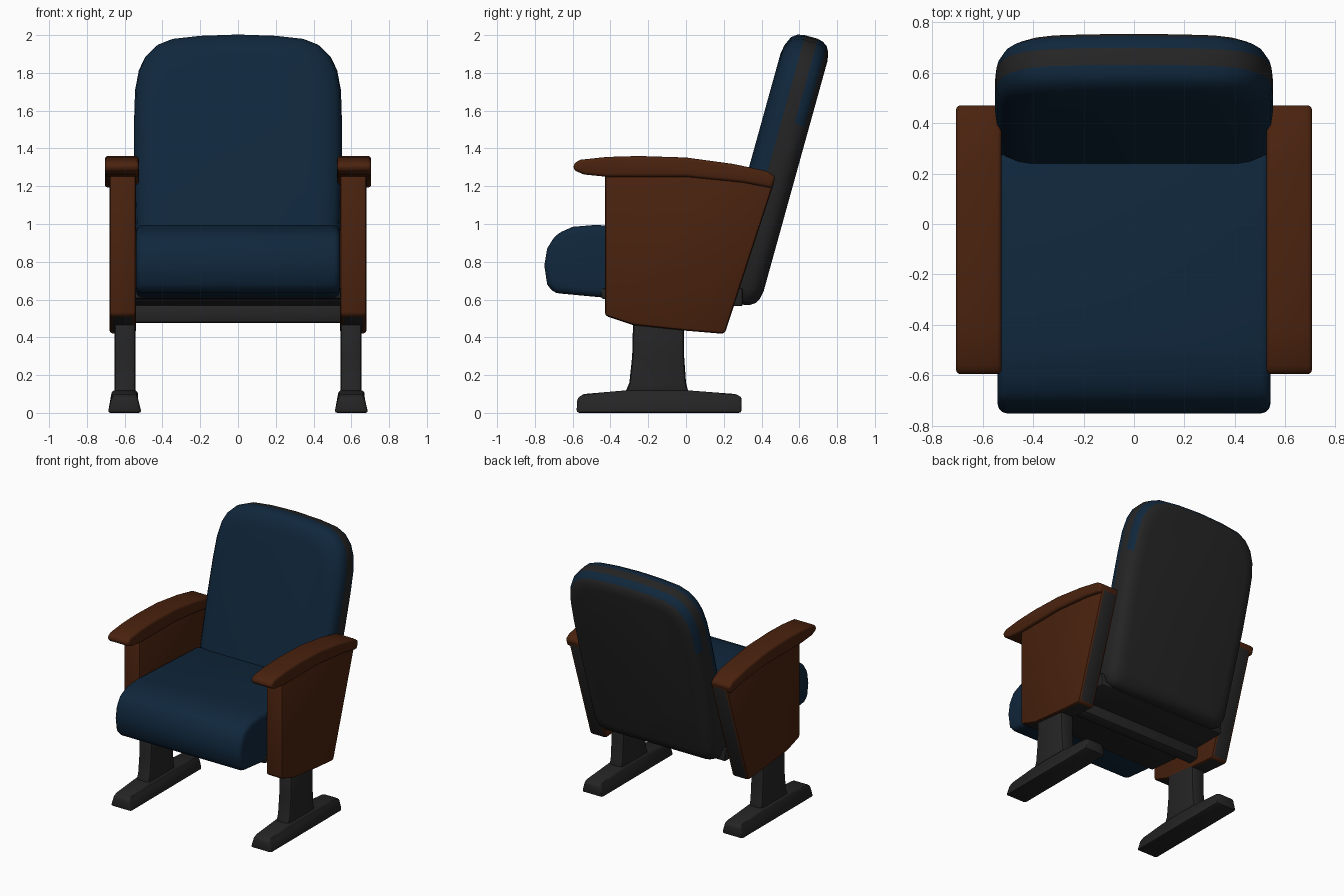
import bpy, bmesh, math
from mathutils import Vector

cube = bpy.data.objects.get("Cube")
if cube:
    bpy.data.objects.remove(cube, do_unlink=True)


def material(name, rgb):
    m = bpy.data.materials.new(name)
    m.use_nodes = True
    m.diffuse_color = (*rgb, 1)
    m.node_tree.nodes["Principled BSDF"].inputs["Base Color"].default_value = (*rgb, 1)
    return m


blue = material("navy fabric", (0.005, 0.02, 0.045))
brown = material("brown wood", (0.068, 0.016, 0.0045))
grey = material("dark grey metal", (0.018, 0.018, 0.018))


def finish(name, bm, mats, angle=40):
    bmesh.ops.recalc_face_normals(bm, faces=bm.faces)
    mesh = bpy.data.meshes.new(name)
    bm.to_mesh(mesh)
    bm.free()
    for m in mats:
        mesh.materials.append(m)
    obj = bpy.data.objects.new(name, mesh)
    bpy.context.collection.objects.link(obj)
    bpy.ops.object.select_all(action="DESELECT")
    obj.select_set(True)
    bpy.context.view_layer.objects.active = obj
    bpy.ops.object.shade_smooth_by_angle(angle=math.radians(angle))
    return obj


def prism(name, profile, x0, x1, mats, bevel=0.02, segments=2, shape=None, rule=None):
    """Extrude a side profile of (y, z) points from x0 to x1 and round its edges."""
    bm = bmesh.new()
    ends = [[bm.verts.new((x, y, z)) for y, z in profile] for x in (x0, x1)]
    for ring in ends:
        bm.faces.new(ring)
    n = len(profile)
    for i in range(n):
        j = (i + 1) % n
        bm.faces.new((ends[0][i], ends[0][j], ends[1][j], ends[1][i]))
    bmesh.ops.recalc_face_normals(bm, faces=bm.faces)
    if shape:
        for v in bm.verts:
            v.co = shape(v.co)
    bm.normal_update()
    if rule:
        for f in bm.faces:
            f.material_index = rule(f)
    sharp = [e for e in bm.edges if e.calc_face_angle(0) > math.radians(35)]
    bmesh.ops.bevel(bm, geom=sharp, offset=bevel, segments=segments, profile=0.5,
                    affect="EDGES", clamp_overlap=True)
    return finish(name, bm, mats)


# Seat cushion with a rolled front edge
prism("seat_cushion",
      [(-0.70, 0.635), (-0.43, 0.61), (0.0, 0.58), (0.28, 0.60), (0.28, 0.96), (-0.30, 0.985),
       (-0.48, 0.995), (-0.60, 0.985), (-0.69, 0.945), (-0.735, 0.87), (-0.75, 0.78), (-0.735, 0.68)],
      -0.54, 0.54, [blue], 0.035, 3)

# Seat pan and cross beam underneath
prism("seat_pan", [(-0.45, 0.605), (0.0, 0.565), (0.30, 0.565), (0.30, 0.66), (-0.45, 0.66)],
      -0.545, 0.545, [grey], 0.01)
prism("cross_beam", [(-0.05, 0.475), (0.05, 0.475), (0.05, 0.575), (-0.05, 0.575)],
      -0.60, 0.60, [grey], 0.025)

# Backrest: a rounded outline lofted through its depth, then leaned backwards
LEAN = math.radians(15.5)
HEIGHT = 1.462
half = [(0.0, 0.0), (0.45, 0.0), (0.505, 0.025), (0.53, 0.09), (0.54, 0.4), (0.55, 0.75),
        (0.55, 1.0), (0.545, 1.16), (0.525, 1.27), (0.49, 1.345), (0.43, 1.405), (0.35, 1.438),
        (0.2, 1.455), (0.0, HEIGHT)]
outline = half + [(-x, s) for x, s in reversed(half[1:-1])]
# depth, inset
layers = [(0.0, 0.13), (0.008, 0.08), (0.03, 0.03), (0.06, 0.007), (0.1, 0.0), (0.17, 0.0),
          (0.2, 0.008), (0.225, 0.025), (0.242, 0.055), (0.25, 0.1)]
bm = bmesh.new()
rings = []
for d, inset in layers:
    ring = []
    for x, s in outline:
        px = x * (1 - inset / 0.55)
        mid = HEIGHT / 2
        ps = mid + (s - mid) * (1 - inset / mid)
        ring.append(bm.verts.new((px, 0.144 + ps * math.sin(LEAN) + d * math.cos(LEAN),
                                  0.617 + ps * math.cos(LEAN) - d * math.sin(LEAN))))
    rings.append(ring)
n = len(outline)
for k in range(len(layers) - 1):
    for i in range(n):
        j = (i + 1) % n
        f = bm.faces.new((rings[k][i], rings[k][j], rings[k + 1][j], rings[k + 1][i]))
        upper = f.calc_center_median().z > 1.5
        rear_piping = k in (5, 6) and upper
        f.material_index = 0 if k < 4 or rear_piping else 1
bm.faces.new(rings[0]).material_index = 0
bm.faces.new(rings[-1]).material_index = 1
finish("backrest", bm, [blue, grey], 50)


def panel_colour(f):
    """Grey along the rear and bottom edges, wood elsewhere."""
    return 1 if f.normal.y > 0.7 or f.normal.z < -0.7 else 0


def foot_taper(co):
    side = math.copysign(0.6, co.x)
    k = 0.74 if co.z > 0.05 else 1.0
    return Vector((side + (co.x - side) * k, co.y, co.z))


for side, sx in (("left", 1), ("right", -1)):
    # Wooden side panel
    prism(side + "_side_panel",
          [(-0.43, 1.28), (-0.43, 0.515), (-0.28, 0.465), (0.0, 0.435), (0.205, 0.418), (0.47, 1.23),
           (0.2, 1.29)], sx * 0.54, sx * 0.68, [brown, grey], 0.018, 2, rule=panel_colour)
    # Curved armrest
    prism(side + "_armrest",
          [(-0.595, 1.32), (-0.595, 1.285), (-0.54, 1.262), (-0.42, 1.25), (0.0, 1.25), (0.3, 1.22),
           (0.455, 1.19), (0.475, 1.25), (0.43, 1.28), (0.25, 1.318), (0.0, 1.352), (-0.25, 1.36),
           (-0.42, 1.355), (-0.56, 1.34)], sx * 0.525, sx * 0.705, [brown], 0.02, 3)
    # Leg post
    prism(side + "_leg",
          [(-0.325, 0.1), (-0.30, 0.16), (-0.285, 0.3), (-0.28, 0.5), (-0.01, 0.5), (-0.01, 0.3),
           (0.0, 0.16), (0.015, 0.1)], sx * 0.543, sx * 0.655, [grey], 0.02)
    # Floor foot
    prism(side + "_foot",
          [(-0.58, 0.0), (0.295, 0.0), (0.295, 0.085), (0.26, 0.1), (0.0, 0.12), (-0.31, 0.12),
           (-0.54, 0.1), (-0.575, 0.08)], sx * 0.51, sx * 0.69, [grey], 0.015, 2, shape=foot_taper)
